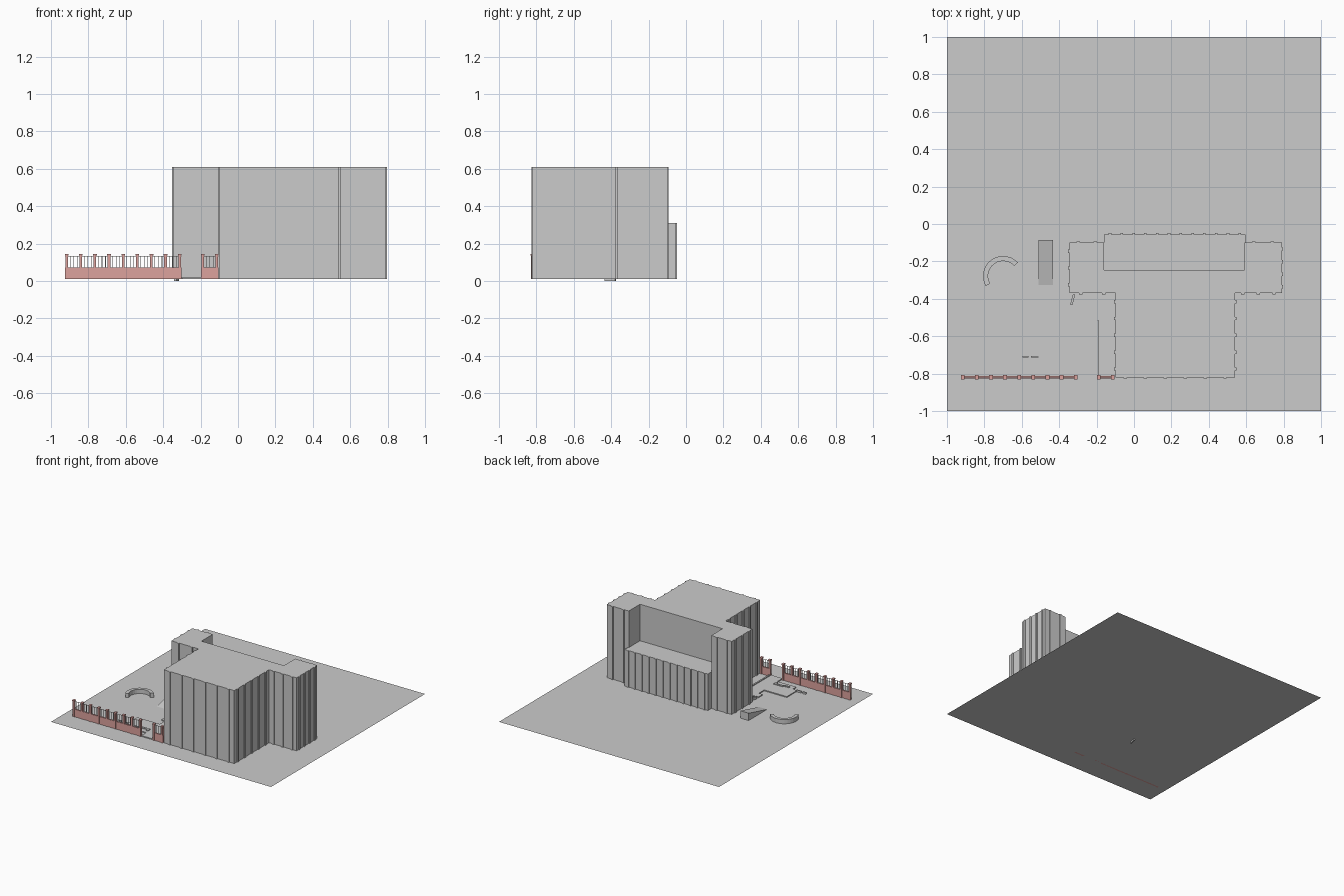
import bpy, bmesh, math
from mathutils import Vector

if "Cube" in bpy.data.objects:
    bpy.data.objects.remove(bpy.data.objects["Cube"])

G = 0.01  # ground level


def finish(name, bm, mat=None):
    bmesh.ops.recalc_face_normals(bm, faces=bm.faces[:])
    me = bpy.data.meshes.new(name)
    bm.to_mesh(me)
    bm.free()
    ob = bpy.data.objects.new(name, me)
    bpy.context.collection.objects.link(ob)
    if mat:
        me.materials.append(mat)
    return ob


def add_box(bm, x0, x1, y0, y1, z0, z1):
    r = bmesh.ops.create_cube(bm, size=1)
    for v in r["verts"]:
        v.co = ((x0 + x1) / 2 + v.co.x * (x1 - x0),
                (y0 + y1) / 2 + v.co.y * (y1 - y0),
                (z0 + z1) / 2 + v.co.z * (z1 - z0))
    return r["verts"]


def prism(name, pts, z0, z1):
    bm = bmesh.new()
    f = bm.faces.new([bm.verts.new((p[0], p[1], z0)) for p in pts])
    r = bmesh.ops.extrude_face_region(bm, geom=[f])
    for v in r["geom"]:
        if isinstance(v, bmesh.types.BMVert):
            v.co.z = z1
    return finish(name, bm)


def pilastered(corners, depth=0.007, half=0.009):
    """Counter-clockwise outline; each corner is (x, y, bays on the next edge)."""
    out = []
    for i, (x, y, bays) in enumerate(corners):
        a = Vector((x, y))
        b = Vector(corners[(i + 1) % len(corners)][:2])
        d = (b - a).normalized()
        n = Vector((d.y, -d.x)) * depth
        out.append(a)
        for k in range(bays):
            c = a.lerp(b, (k + 0.5) / bays)
            out += [c - d * half, c - d * half + n, c + d * half + n, c + d * half]
    return out


brick = bpy.data.materials.new("brick_red")
brick.diffuse_color = (0.72, 0.36, 0.34, 1)
brick.use_nodes = True
brick.node_tree.nodes["Principled BSDF"].inputs["Base Color"].default_value = brick.diffuse_color

# Ground sheet
bm = bmesh.new()
bmesh.ops.create_grid(bm, x_segments=1, y_segments=1, size=1)
for v in bm.verts:
    v.co.z = G
finish("ground", bm)

# Tall T-shaped building with a recess at the back
prism("main_building", pilastered([
    (-0.10, -0.82, 6), (0.54, -0.82, 5), (0.54, -0.37, 3), (0.79, -0.37, 4),
    (0.79, -0.10, 2), (0.59, -0.10, 0), (0.59, -0.246, 0), (-0.16, -0.246, 0),
    (-0.16, -0.10, 2), (-0.345, -0.10, 3), (-0.345, -0.37, 2), (-0.10, -0.37, 5),
]), G, 0.61)

# Lower rear wing filling the recess
prism("rear_wing", pilastered([
    (-0.16, -0.246, 0), (0.59, -0.246, 0), (0.59, -0.10, 0), (0.597, -0.10, 0),
    (0.597, -0.055, 12), (-0.16, -0.055, 0)], half=0.007), G, 0.31)

# Entrance path, slightly raised
prism("entrance_path", [
    (-0.30, -0.825), (-0.195, -0.825), (-0.195, -0.44), (-0.30, -0.44),
    (-0.30, -0.455), (-0.34, -0.455), (-0.34, -0.51), (-0.305, -0.51),
    (-0.305, -0.58), (-0.51, -0.58), (-0.51, -0.71), (-0.47, -0.72),
    (-0.47, -0.76), (-0.30, -0.76)], G, 0.018)

# Low kerbs and planter edges around the path
bm = bmesh.new()
for x0, x1, y0, y1 in [(-0.595, -0.565, -0.715, -0.705), (-0.55, -0.51, -0.715, -0.705),
                       (-0.435, -0.385, -0.728, -0.715), (-0.385, -0.305, -0.718, -0.702),
                       (-0.32, -0.305, -0.735, -0.718), (-0.198, -0.186, -0.81, -0.515)]:
    add_box(bm, x0, x1, y0, y1, G, 0.025)
finish("path_kerbs", bm)

# Small slanted slab beside the building, reaching below ground
bm = bmesh.new()
add_box(bm, -0.006, 0.006, -0.029, 0.029, 0, 0.03)
slab = finish("side_slab", bm)
slab.location = (-0.328, -0.405, 0)
slab.rotation_euler.z = -0.25

# Curved bench
cx, cy, steps = -0.70, -0.278, 14
angles = [math.radians(42 + 168 * i / steps) for i in range(steps + 1)]
ring = [(cx + r * math.cos(a), cy + r * math.sin(a))
        for r, seq in ((0.107, angles), (0.08, angles[::-1])) for a in seq]
prism("curved_bench", ring, G, 0.045)

# Wedge ramp
bm = bmesh.new()
tri = [(-0.325, G), (-0.085, G), (-0.085, 0.07)]
f = bm.faces.new([bm.verts.new((-0.51, y, z)) for y, z in tri])
r = bmesh.ops.extrude_face_region(bm, geom=[f])
bmesh.ops.translate(bm, vec=(0.076, 0, 0),
                    verts=[e for e in r["geom"] if isinstance(e, bmesh.types.BMVert)])
finish("ramp", bm)

# Front fence: red wall and posts, grey caps, rails and bars
wall, caps, bars = bmesh.new(), bmesh.new(), bmesh.new()
Y = -0.82
for x0, x1, bays in ((-0.925, -0.303, 8), (-0.197, -0.104, 1)):
    add_box(wall, x0, x1, Y - 0.006, Y + 0.006, G, 0.072)
    add_box(bars, x0, x1, Y - 0.001, Y + 0.001, 0.132, 0.135)
    first, pitch = x0 + 0.009, (x1 - x0 - 0.018) / bays
    for i in range(bays + 1):
        x = first + i * pitch
        add_box(wall, x - 0.007, x + 0.007, Y - 0.009, Y + 0.009, G, 0.137)
        add_box(caps, x - 0.01, x + 0.01, Y - 0.012, Y + 0.012, 0.137, 0.145)
        if i < bays:
            for k in (0.25, 0.5, 0.75):
                xb = x + pitch * k
                add_box(bars, xb - 0.0015, xb + 0.0015, Y - 0.0015, Y + 0.0015, 0.072, 0.133)
finish("fence_wall_and_posts", wall, brick)
finish("fence_post_caps", caps, brick)
finish("fence_bars", bars)
